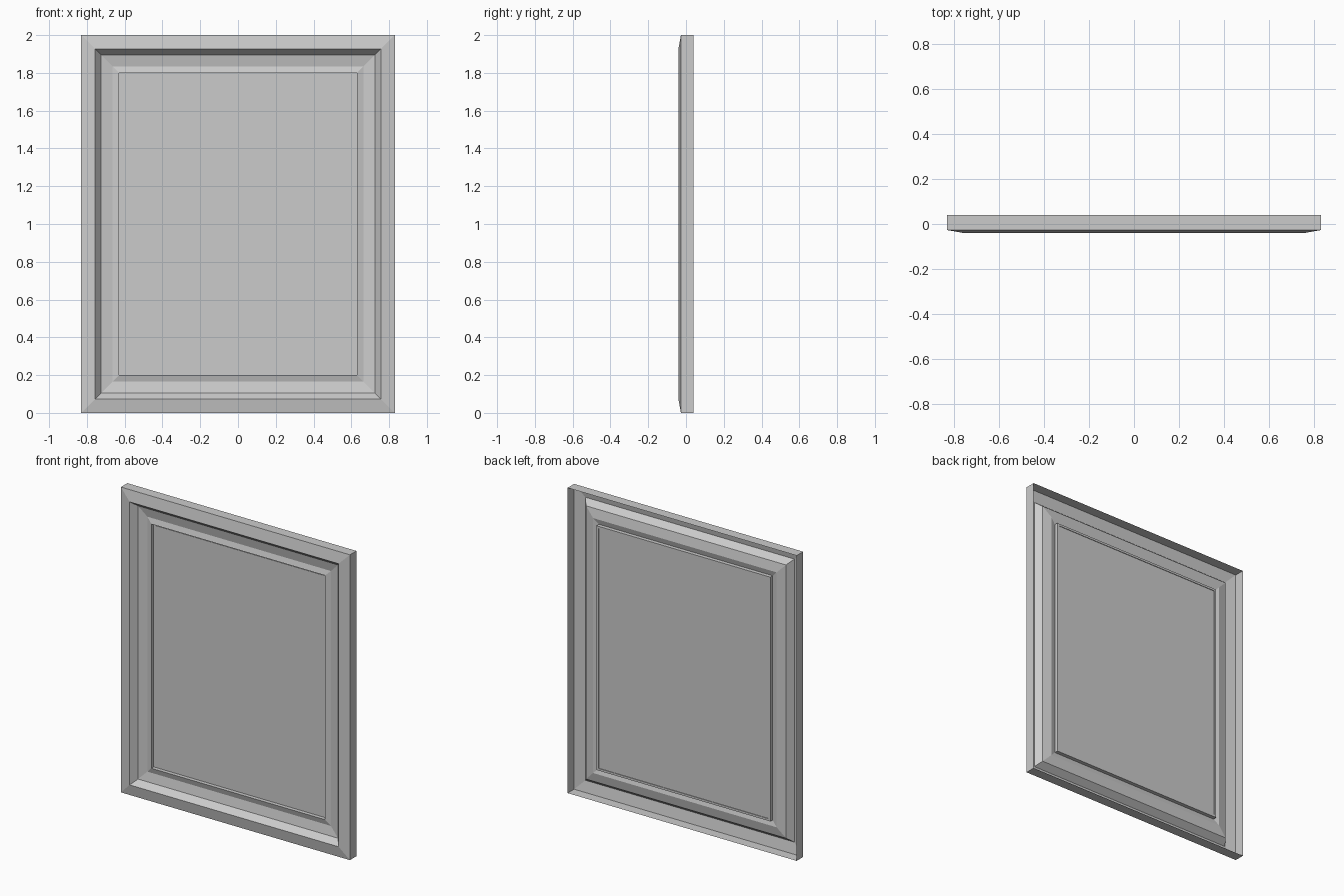
import bpy
import bmesh

if "Cube" in bpy.data.objects:
    bpy.data.objects.remove(bpy.data.objects["Cube"])

HALF_W, HEIGHT = 0.83, 2.0


def ring(bm, inset, y):
    """Rectangular loop of vertices inset from the outer edge at depth y."""
    x, lo, hi = HALF_W - inset, inset, HEIGHT - inset
    return [bm.verts.new(p) for p in ((-x, y, lo), (x, y, lo), (x, y, hi), (-x, y, hi))]


def finish(bm, name):
    mesh = bpy.data.meshes.new(name)
    bm.to_mesh(mesh)
    bm.free()
    obj = bpy.data.objects.new(name, mesh)
    bpy.context.collection.objects.link(obj)
    return obj


def moulding(name, profile):
    """Sweep an (inset, y) profile around the rectangle with mitred corners."""
    bm = bmesh.new()
    rings = [ring(bm, *p) for p in profile]
    for a, b in zip(rings, rings[1:]):
        for i in range(4):
            j = (i + 1) % 4
            bm.faces.new((a[i], a[j], b[j], b[i]))
    return finish(bm, name)


# Open-backed frame: side wall, sloping rim, cove, inner bead and rebate
moulding("frame_moulding", [
    (0.000, 0.040),
    (0.000, -0.027),
    (0.073, -0.040),
    (0.105, 0.000),
    (0.165, 0.012),
    (0.200, 0.002),
    (0.200, 0.027),
    (0.214, 0.027),
    (0.214, 0.023),
])

# Flat panel held in the rebate
bm = bmesh.new()
bm.faces.new(ring(bm, 0.214, 0.023))
finish(bm, "panel")
